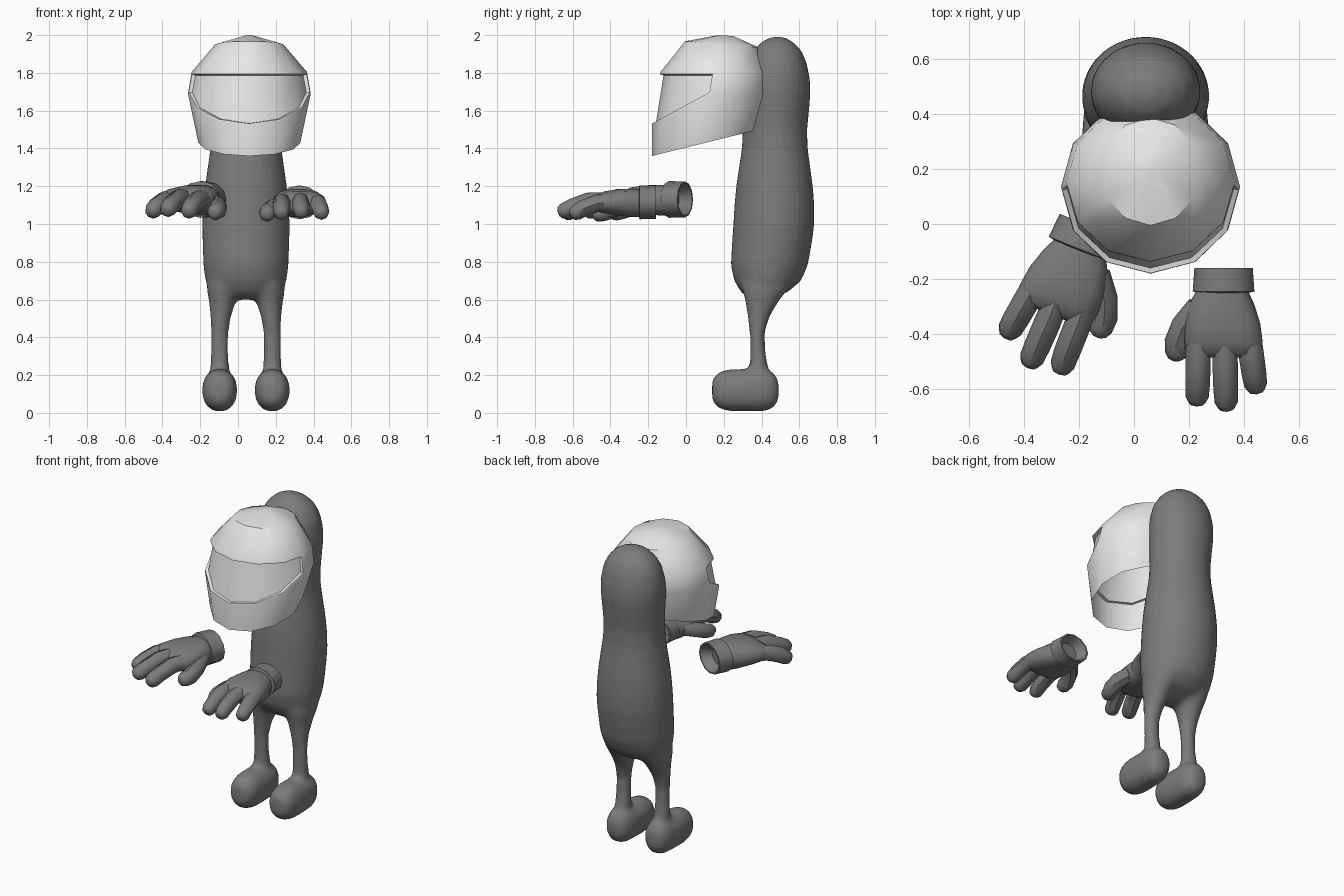
import bpy, bmesh, math
from mathutils import Vector, Matrix

if "Cube" in bpy.data.objects:
    bpy.data.objects.remove(bpy.data.objects["Cube"])


def material(name, v):
    m = bpy.data.materials.new(name)
    m.diffuse_color = (v, v, v, 1)
    m.use_nodes = True
    m.node_tree.nodes["Principled BSDF"].inputs["Base Color"].default_value = m.diffuse_color
    return m


GREY = material("dark grey", 0.2)
WHITE = material("helmet white", 0.8)


def oval(center, u, v, n, power=1.0):
    """Closed oval ring spanned by half-axes u and v; power < 1 makes it boxier."""
    ring = []
    for i in range(n):
        a = 2 * math.pi * i / n
        c, s = math.cos(a), math.sin(a)
        ring.append(Vector(center) + Vector(u) * math.copysign(abs(c) ** power, c)
                    + Vector(v) * math.copysign(abs(s) ** power, s))
    return ring


def loft(bm, rings, caps=(True, True)):
    """Skin a list of equal rings; returns one row of faces per step."""
    rows = [[bm.verts.new(p) for p in r] for r in rings]
    n = len(rows[0])
    steps = [[bm.faces.new((a[i], a[(i + 1) % n], b[(i + 1) % n], b[i])) for i in range(n)]
             for a, b in zip(rows, rows[1:])]
    for row, cap in zip((rows[0], rows[-1]), caps):
        if cap:
            bm.faces.new(row)
    return steps


def finish(bm, name, mat, angle=40):
    bmesh.ops.recalc_face_normals(bm, faces=bm.faces)
    me = bpy.data.meshes.new(name)
    bm.to_mesh(me)
    bm.free()
    me.materials.append(mat)
    ob = bpy.data.objects.new(name, me)
    bpy.context.collection.objects.link(ob)
    bpy.ops.object.select_all(action='DESELECT')
    ob.select_set(True)
    bpy.context.view_layer.objects.active = ob
    bpy.ops.object.shade_smooth_by_angle(angle=math.radians(angle))
    return ob


# Body: torso and head in one column (z, front y, back y, half width)
bm = bmesh.new()
TORSO = [(.60, .34, .44, .10), (.64, .29, .54, .185), (.70, .255, .61, .215), (.78, .237, .645, .226),
         (.9, .243, .667, .23), (1.0, .25, .68, .232), (1.1, .256, .68, .227), (1.2, .265, .672, .217),
         (1.4, .295, .645, .189), (1.5, .30, .642, .186), (1.6, .30, .652, .192), (1.7, .30, .66, .2),
         (1.78, .31, .655, .198), (1.86, .33, .637, .182), (1.92, .36, .61, .15), (1.965, .40, .565, .1),
         (1.99, .45, .52, .04)]
loft(bm, [oval((.042, (f + b) / 2, z), (w, 0, 0), (0, (b - f) / 2, 0), 28) for z, f, b, w in TORSO])

# Legs (z, centre y, half width, half depth) and rounded feet (y, half width, half height)
LEG = [(.12, .385, .05, .05), (.25, .385, .05, .05), (.32, .38, .047, .042), (.42, .377, .048, .04),
       (.5, .383, .053, .057), (.58, .40, .07, .085), (.66, .42, .09, .125), (.76, .44, .09, .15)]
FOOT = [(.138, .035, .045), (.15, .062, .075), (.18, .083, .1), (.24, .093, .113), (.33, .092, .113),
        (.42, .085, .112), (.465, .068, .092), (.485, .045, .06), (.492, .025, .03)]
for side in (-1, 1):
    x = .042 + side * .139
    loft(bm, [oval((x - side * .03 * max(0, z - .45) / .3, y, z), (w, 0, 0), (0, d, 0), 16)
              for z, y, w, d in LEG])
    loft(bm, [oval((x, y, .12), (w, 0, 0), (0, 0, h), 20, .9) for y, w, h in FOOT])
body = finish(bm, "body", GREY)
remesh = body.modifiers.new("blend", 'REMESH')
remesh.mode = 'VOXEL'
remesh.voxel_size = .016
remesh.use_smooth_shade = True
smooth = body.modifiers.new("soften", 'SMOOTH')
smooth.iterations = 8

# Helmet: rings (front z, back z, front y, back y, half width), faceted in 12
HELMET = [(1.36, 1.5, -.18, .385, .27), (1.52, 1.66, -.18, .45, .325), (1.805, 1.805, -.135, .44, .305),
          (1.967, 1.935, -.005, .385, .18), (2.0, 1.995, .17, .25, .02)]
bm = bmesh.new()
rings = []
for k, (zf, zb, yf, yb, w) in enumerate(HELMET):
    ring = []
    for i in range(12):
        t = math.radians(30 * i - 90)
        f = (1 - math.cos(t)) / 2
        # the lower visor edge climbs quickly towards the temples
        z = zf + (zb - zf) * f if k != 1 else 1.52 + .17 * min(1, 2 * f)
        ring.append(Vector((.06 + w * math.sin(t), yf + (yb - yf) * f, z)))
    rings.append(ring)
steps = loft(bm, rings, (False, True))
bmesh.ops.recalc_face_normals(bm, faces=bm.faces)
# Recessed visor across the front half
visor = steps[1][:6]
bmesh.ops.inset_region(bm, faces=visor, thickness=.012, depth=0, use_even_offset=True)
bmesh.ops.inset_region(bm, faces=visor, thickness=.004, depth=-.018, use_even_offset=True)
finish(bm, "helmet", WHITE, 36)

# Gloves: modelled for one hand around the wrist, then mirrored and turned
PIVOT = Vector((.325, -.16, 1.115))
CUFF = [(-.215, .06, .05), (-.16, .095, .08), (-.16, .106, .088), (-.245, .112, .09), (-.25, .09, .075)]
PALM = [(-.235, .32, 1.11, .09, .076), (-.29, .318, 1.112, .118, .076), (-.36, .32, 1.115, .138, .07),
        (-.43, .325, 1.115, .142, .06), (-.47, .33, 1.11, .135, .045), (-.485, .33, 1.108, .11, .025)]
FINGERS = [
    [(.235, -.40, 1.12), (.232, -.50, 1.115), (.231, -.58, 1.085), (.228, -.655, 1.045)],
    [(.33, -.41, 1.125), (.331, -.52, 1.12), (.333, -.60, 1.09), (.336, -.675, 1.055)],
    [(.415, -.39, 1.115), (.425, -.47, 1.11), (.435, -.54, 1.085), (.445, -.61, 1.045)],
    [(.235, -.30, 1.105), (.18, -.37, 1.085), (.155, -.43, 1.062), (.155, -.495, 1.045)],
]


def finger(bm, pts):
    """Tapered eight-sided tube with a blunt rounded tip."""
    p = [Vector(q) for q in pts]
    end = (p[3] - p[2]).normalized()
    path = p[:3] + [p[3] - end * .03, p[3] - end * .008, p[3]]
    rings = []
    for i, (q, r) in enumerate(zip(path, (.044, .046, .045, .042, .031, .016))):
        d = (path[min(i + 1, 5)] - path[max(i - 1, 0)]).normalized()
        u = d.cross(Vector((0, 0, 1))).normalized()
        rings.append(oval(q, u * r, u.cross(d) * r, 8))
    loft(bm, rings)


def glove(name, placement):
    bm = bmesh.new()
    loft(bm, [oval((.325, y, 1.115), (w, 0, 0), (0, 0, h), 12) for y, w, h in CUFF])
    loft(bm, [oval((x, y, z), (w, 0, 0), (0, 0, h), 14, .8) for y, x, z, w, h in PALM])
    for pts in FINGERS:
        finger(bm, pts)
    bmesh.ops.transform(bm, matrix=placement @ Matrix.Translation(-PIVOT), verts=bm.verts)
    finish(bm, name, GREY, 45)


glove("left_glove", Matrix.Translation(PIVOT))
glove("right_glove", Matrix.Translation((-.165, -.005, 1.13))
      @ Matrix.Rotation(math.radians(-22), 4, 'Z') @ Matrix.Diagonal((-1.06, 1.08, 1.08, 1)))
